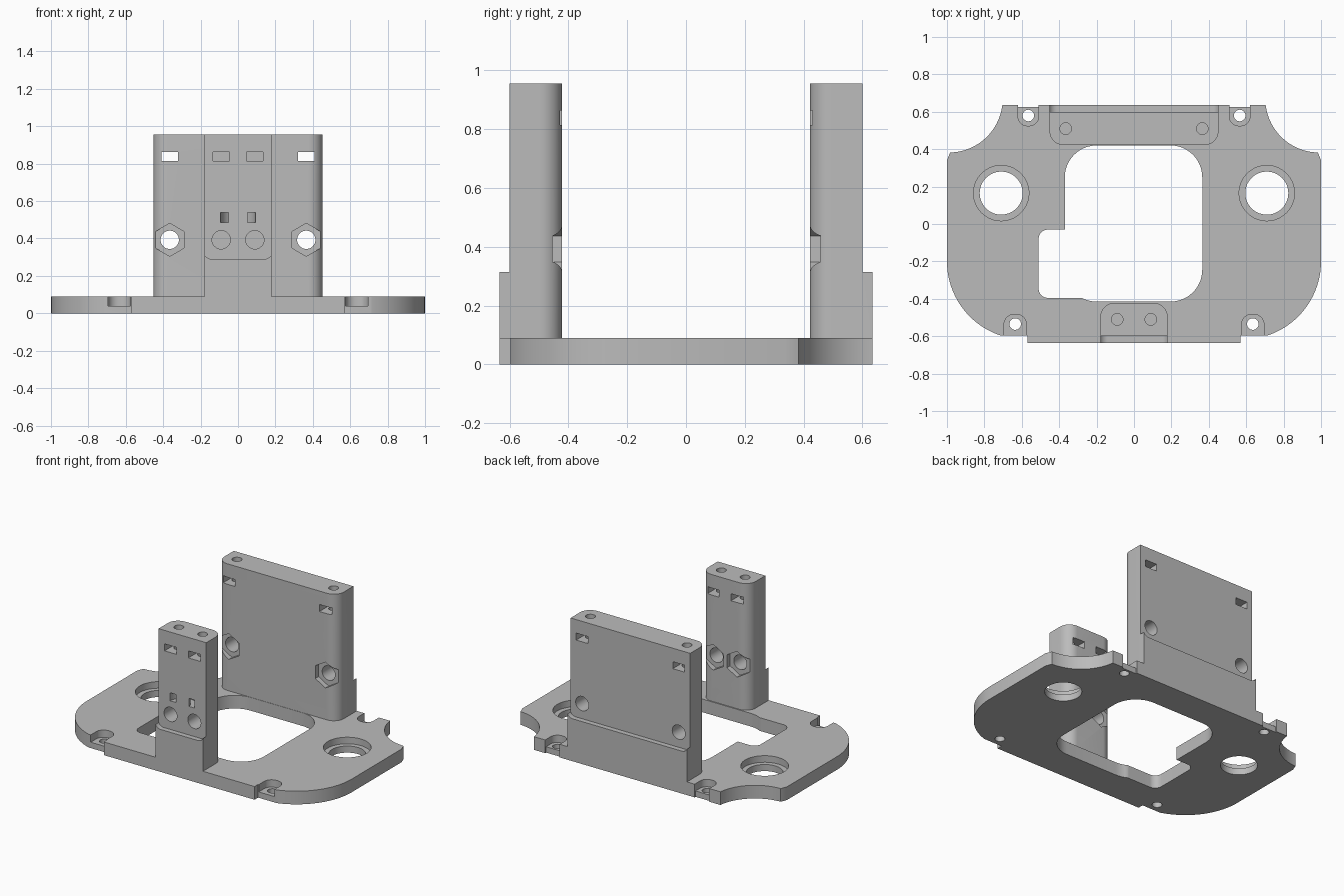
import bpy, bmesh, math
from mathutils import Vector

if "Cube" in bpy.data.objects:
    bpy.data.objects.remove(bpy.data.objects["Cube"], do_unlink=True)

grey = bpy.data.materials.new("plain_grey")
grey.use_nodes = True
grey.diffuse_color = (0.5, 0.5, 0.5, 1)
grey.node_tree.nodes["Principled BSDF"].inputs["Base Color"].default_value = (0.5, 0.5, 0.5, 1)


def rounded(corners, steps=12):
    """Outline from (x, y, radius) corners, each filleted by its radius."""
    out = []
    for i, (x, y, r) in enumerate(corners):
        p = Vector((x, y))
        if r == 0:
            out.append(p)
            continue
        u = (Vector(corners[i - 1][:2]) - p).normalized()
        v = (Vector(corners[(i + 1) % len(corners)][:2]) - p).normalized()
        half = u.angle(v) / 2
        c = p + (u + v).normalized() * r / math.sin(half)
        s, e = p + u * r / math.tan(half) - c, p + v * r / math.tan(half) - c
        a = math.atan2(s.y, s.x)
        turn = (math.atan2(e.y, e.x) - a + math.pi) % math.tau - math.pi
        for k in range(steps + 1):
            t = a + turn * k / steps
            out.append(c + Vector((math.cos(t), math.sin(t))) * r)
    return out


def rect(x0, x1, y0, y1, low=0, high=0):
    return rounded([(x0, y0, low), (x1, y0, low), (x1, y1, high), (x0, y1, high)])


def circle(x, y, r, n=40):
    return [Vector((x + r * math.sin(math.tau * k / n), y + r * math.cos(math.tau * k / n)))
            for k in range(n)]


def prism(name, outline, lo, hi, axis="z"):
    """Extrude an outline along z, or an x-z outline along y."""
    bm = bmesh.new()
    place = (lambda p, h: (p.x, p.y, h)) if axis == "z" else (lambda p, h: (p.x, h, p.y))
    a, b = ([bm.verts.new(place(p, h)) for p in outline] for h in (lo, hi))
    bm.faces.new(a)
    bm.faces.new(b)
    for i in range(len(a)):
        bm.faces.new((a[i - 1], a[i], b[i], b[i - 1]))
    bmesh.ops.recalc_face_normals(bm, faces=bm.faces)
    mesh = bpy.data.meshes.new(name)
    bm.to_mesh(mesh)
    bm.free()
    mesh.materials.append(grey)
    ob = bpy.data.objects.new(name, mesh)
    bpy.context.collection.objects.link(ob)
    return ob


def cut(target, cutter):
    """Subtract a cutter for good, then discard it."""
    cutter.hide_render = True
    mod = target.modifiers.new("cut", "BOOLEAN")
    mod.operation, mod.solver, mod.object = "DIFFERENCE", "EXACT", cutter
    bpy.context.view_layer.objects.active = target
    bpy.ops.object.modifier_apply(modifier=mod.name)
    bpy.data.objects.remove(cutter, do_unlink=True)


def carve(target, outline, lo, hi, axis="z"):
    cut(target, prism("cutter", outline, lo, hi, axis))


def finish(ob):
    bpy.ops.object.select_all(action="DESELECT")
    ob.select_set(True)
    bpy.context.view_layer.objects.active = ob
    bpy.ops.object.shade_smooth_by_angle(angle=math.radians(30))


EDGE, THICK, TOP = 0.635, 0.09, 0.955

# Base plate outline: mirrored right half
half = [(0.57, -EDGE, 0), (0.57, -0.617, 0), (1, -0.617, 0.417), (1, 0.34, 0), (0.98, 0.39, 0),
        (0.98, EDGE, 0), (0.62, EDGE, 0), (0.62, 0.625, 0), (0.51, 0.625, 0), (0.51, EDGE, 0)]
plate = prism("base_plate", rounded(half + [(-x, y, r) for x, y, r in reversed(half)], 24), 0, THICK)

# Central opening with its side bay
carve(plate, rect(-0.37, 0.365, -0.415, 0.42, 0.17, 0.17), -0.1, 0.2)
carve(plate, rect(-0.51, -0.24, -0.395, -0.03, 0.05, 0.05), -0.1, 0.2)
carve(plate, rect(-0.4, -0.2, -0.395, -0.03), -0.1, 0.2)

for s in (-1, 1):
    # Scooped back corners and trimmed front corners
    carve(plate, circle(s * 0.99, 0.67, 0.288, 80), -0.1, 0.2)
    carve(plate, rect(s * 0.685 - 0.115, s * 0.685 + 0.115, -0.8, -0.597), -0.1, 0.2)
    # Large stepped holes
    carve(plate, circle(s * 0.71, 0.165, 0.148, 56), 0.045, 0.2)
    carve(plate, circle(s * 0.71, 0.165, 0.115, 56), -0.1, 0.2)
    # Screw pockets open to the edges
    carve(plate, rect(s * 0.635 - 0.06, s * 0.635 + 0.06, -0.8, -0.483, 0, 0.055), 0.04, 0.2)
    carve(plate, rect(s * 0.565 - 0.055, s * 0.565 + 0.055, 0.525, 0.8, 0.05, 0), 0.04, 0.2)
    for x, y in ((0.635, -0.535), (0.565, 0.58)):
        carve(plate, circle(s * x, y, 0.031, 28), -0.1, 0.2)
finish(plate)


def upright(name, w, side, hole_x):
    """Post of half width w; side is -1 at the front, 1 at the back."""
    inner, face, outer = side * 0.422, side * 0.6, side * EDGE
    fillet = 0.075
    post = prism(name, rounded([(-w, outer, 0), (w, outer, 0), (w, inner, fillet),
                                (-w, inner, fillet)]), THICK, TOP)
    # Step on the outer face with upturned ends
    lo, hi = sorted((face, side * 0.8))
    carve(post, rect(-w - 0.005, w + 0.005, 0.29, 1.2, 0.045, 0), lo, hi, "y")
    for s in (-1, 1):
        x = s * hole_x
        # Bolt hole with hexagonal nut recess on the inner face
        lo, hi = sorted((side * 0.3, side * 0.8))
        carve(post, circle(x, 0.393, 0.049, 32), lo, hi, "y")
        # Nut slot and vertical screw hole
        carve(post, rect(x - 0.045, x + 0.045, 0.815, 0.863), lo, hi, "y")
        carve(post, circle(x, side * 0.51, 0.031, 28), 0.78, 1.2)
        lo, hi = sorted((side * 0.3, side * 0.457))
        carve(post, circle(x, 0.393, 0.088, 6), lo, hi, "y")
    return post


back_post = upright("back_wall", 0.452, 1, 0.365)
finish(back_post)

# Front post also has a curved cable tie channel
front_post = upright("front_post", 0.18, -1, 0.09)
channel = prism("channel", circle(0, -0.6, 0.093), 0.485, 0.54)
carve(channel, circle(0, -0.6, 0.05), 0.4, 0.6)
cut(front_post, channel)
finish(front_post)
